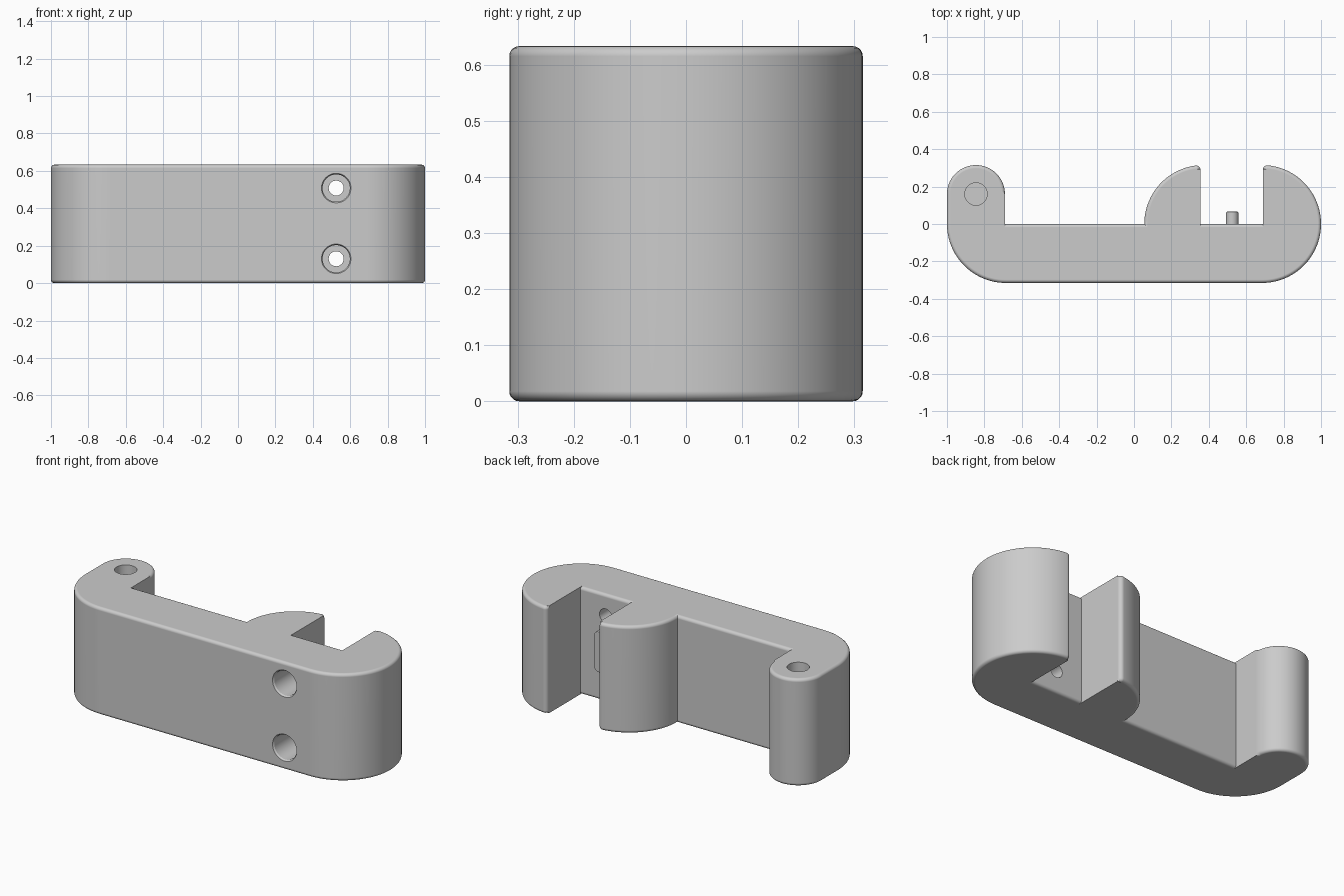
import bpy
import bmesh
from math import sin, cos, radians, degrees, acos
from mathutils import Vector

cube = bpy.data.objects.get("Cube")
if cube:
    bpy.data.objects.remove(cube)

HEIGHT = 0.633
FILLET = 0.018     # rounding of top and bottom edges
TIP = 0.022        # rounding of the jaw tips
R = 0.315          # large outer radius
SLOT_L, SLOT_R = 0.355, 0.69
POST_X, POST_Y, POST_R = -0.845, 0.16, 0.155
SCREW_X = 0.525

grey = bpy.data.materials.new("plain grey")
grey.use_nodes = True
grey.diffuse_color = (0.6, 0.6, 0.6, 1)
grey.node_tree.nodes["Principled BSDF"].inputs["Base Color"].default_value = (0.6, 0.6, 0.6, 1)


def arc(cx, cy, r, a0, a1, steps, skip_first=False):
    pts = [Vector((cx + r * cos(radians(a0 + (a1 - a0) * i / steps)),
                   cy + r * sin(radians(a0 + (a1 - a0) * i / steps))))
           for i in range(steps + 1)]
    return pts[1:] if skip_first else pts


def loft(name, rings):
    """Closed solid through rings of matching points."""
    bm = bmesh.new()
    loops = [[bm.verts.new(p) for p in ring] for ring in rings]
    n = len(loops[0])
    for low, high in zip(loops, loops[1:]):
        for i in range(n):
            j = (i + 1) % n
            bm.faces.new((low[i], low[j], high[j], high[i]))
    bm.faces.new(loops[0][::-1])
    bm.faces.new(loops[-1])
    bmesh.ops.recalc_face_normals(bm, faces=bm.faces)
    mesh = bpy.data.meshes.new(name)
    bm.to_mesh(mesh)
    bm.free()
    mesh.materials.append(grey)
    obj = bpy.data.objects.new(name, mesh)
    bpy.context.collection.objects.link(obj)
    return obj


def activate(obj):
    bpy.ops.object.select_all(action='DESELECT')
    obj.select_set(True)
    bpy.context.view_layer.objects.active = obj


def finish(obj):
    activate(obj)
    bpy.ops.object.shade_smooth_by_angle(angle=radians(30))
    normals = obj.modifiers.new("even shading", 'WEIGHTED_NORMAL')
    normals.keep_sharp = True


def cut(obj, cutter):
    cutter.hide_render = True
    mod = obj.modifiers.new("cut", 'BOOLEAN')
    mod.operation = 'DIFFERENCE'
    mod.solver = 'EXACT'
    mod.object = cutter
    activate(obj)
    bpy.ops.object.modifier_apply(modifier=mod.name)
    bpy.data.objects.remove(cutter)


def inset(points, amount):
    """Offset the outline inward, leaving the straight inner walls in place."""
    def edge(p, q):
        d = (q - p).normalized()
        sharp = abs(d.x) < 1e-5 and abs(p.x) < 0.8
        return Vector((-d.y, d.x)), 0 if sharp else amount

    result = []
    for i, p in enumerate(points):
        na, wa = edge(points[i - 1], p)
        nb, wb = edge(p, points[(i + 1) % len(points)])
        det = na.x * nb.y - na.y * nb.x
        if abs(det) < 0.3:
            move = (na + nb).normalized() * min(wa, wb)
        else:
            move = Vector((wa * nb.y - wb * na.y, wb * na.x - wa * nb.x)) / det
        result.append(p + move)
    return result


# Outline of the body, counter-clockwise from the lower right
cx_r, cx_b = 1 - R, 0.055 + R
tip_r, tip_b = SLOT_R + TIP, SLOT_L - TIP
ang_r = degrees(acos((tip_r - cx_r) / (R - TIP)))
ang_b = degrees(acos((tip_b - cx_b) / (R - TIP)))
outline = arc(cx_r, 0, R, -90, ang_r, 48)
outline += arc(tip_r, (R - TIP) * sin(radians(ang_r)), TIP, ang_r, 180, 6, True)
outline += [Vector((SLOT_R, 0)), Vector((SLOT_L, 0))]
outline += arc(tip_b, (R - TIP) * sin(radians(ang_b)), TIP, 0, ang_b, 6)
outline += arc(cx_b, 0, R, ang_b, 180, 24, True)
outline += [Vector((POST_X + POST_R, 0))]
outline += arc(POST_X, POST_Y, POST_R, 0, 180, 36)
outline += arc(-cx_r, 0, R, 180, 270, 24)

# Body with rounded top and bottom rims
levels = [(FILLET * (1 - sin(radians(a))), FILLET * (1 - cos(radians(a))))
          for a in range(0, 91, 18)]
levels += [(d, HEIGHT - z) for d, z in reversed(levels)]
body = loft("hook_body", [[(p.x, p.y, z) for p in inset(outline, d)] for d, z in levels])

# Counterbored screw holes through the plate
bore = [(0.079, -0.4), (0.079, -R), (0.073, -0.306), (0.073, -0.12), (0.04, -0.12), (0.04, 0.05)]
for z in (0.13, 0.508):
    cut(body, loft("screw_hole_cutter",
                   [[(p.x, y, p.y) for p in arc(SCREW_X, z, r, 0, 352.5, 47)] for r, y in bore]))

# Blind hole in the top of the post
cut(body, loft("post_hole_cutter",
               [[(p.x, p.y, z) for p in arc(POST_X, POST_Y, 0.06, 0, 352.5, 47)]
                for z in (0.3, HEIGHT + 0.1)]))
finish(body)

# Upright capsule-shaped key in the slot
key_rings = []
for r, y in ((0.0325, -0.03), (0.0325, 0.06), (0.031, 0.064), (0.0275, 0.066)):
    ring = arc(SCREW_X, 0.406, r, 0, 180, 16) + arc(SCREW_X, 0.23, r, 180, 360, 16)
    key_rings.append([(p.x, y, p.y) for p in ring])
finish(loft("slot_key", key_rings))
